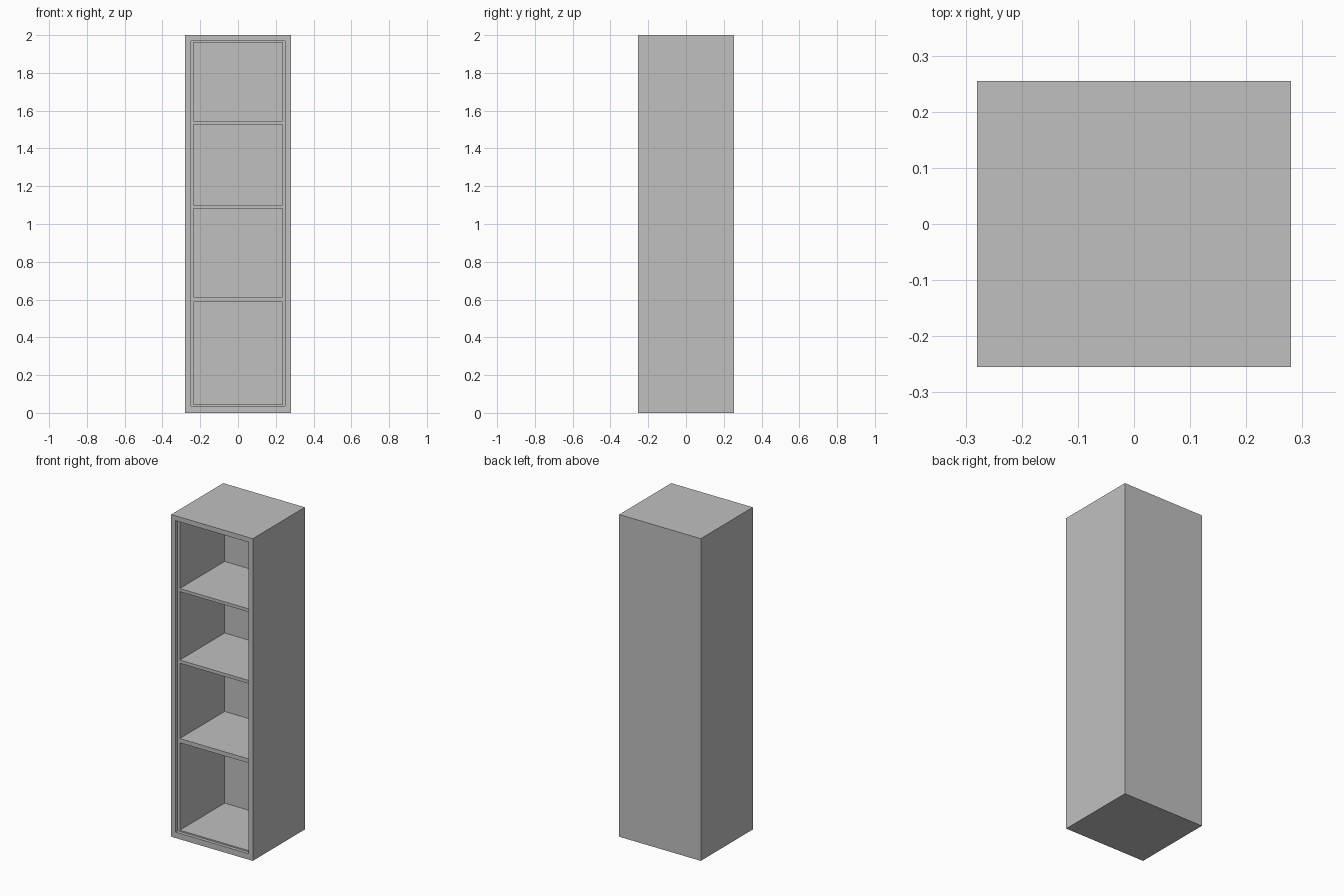
import bpy
import bmesh

cube = bpy.data.objects.get("Cube")
if cube:
    bpy.data.objects.remove(cube, do_unlink=True)

# Overall half width, half depth and height
W, D, H = 0.28, 0.255, 2.0
INNER = 0.235       # half width of the bays
LIP = 0.25          # half width of the front rebate
STEP = -D + 0.02    # depth of the rebate floor
BACK = 0.205        # inside face of the back panel

grey = bpy.data.materials.new("plain_grey")
grey.use_nodes = True
colour = (0.53, 0.53, 0.53, 1.0)
grey.diffuse_color = colour
grey.node_tree.nodes["Principled BSDF"].inputs["Base Color"].default_value = colour


def inset_ring(bm, outer, half_width, y, low, high):
    """Add a rectangle at depth y and bridge it to the outer rectangle."""
    ring = [bm.verts.new((x, y, z)) for x, z in
            ((-half_width, low), (half_width, low),
             (half_width, high), (-half_width, high))]
    if outer:
        for i in range(4):
            j = (i + 1) % 4
            bm.faces.new((outer[i], outer[j], ring[j], ring[i]))
    return ring


def finish(name, bm):
    bmesh.ops.recalc_face_normals(bm, faces=bm.faces)
    mesh = bpy.data.meshes.new(name)
    bm.to_mesh(mesh)
    bm.free()
    mesh.materials.append(grey)
    obj = bpy.data.objects.new(name, mesh)
    bpy.context.collection.objects.link(obj)
    return obj


# Cabinet shell: back, sides, front frame, stepped rebate and deep interior
bm = bmesh.new()
rear = inset_ring(bm, None, W, D, 0, H)
bm.faces.new(rear)
front = inset_ring(bm, rear, W, -D, 0, H)
opening = inset_ring(bm, front, LIP, -D, 0.037, 1.97)
rebate = inset_ring(bm, opening, LIP, STEP, 0.037, 1.97)
mouth = inset_ring(bm, rebate, INNER, STEP, 0.045, 1.96)
bm.faces.new(inset_ring(bm, mouth, INNER, BACK, 0.045, 1.96))
finish("cabinet_shell", bm)

# Shelves between the bays, flush with the rebate floor
shelves = {"lower_shelf": (0.588, 0.614),
           "middle_shelf": (1.081, 1.101),
           "upper_shelf": (1.526, 1.545)}
for name, (low, high) in shelves.items():
    bm = bmesh.new()
    face = inset_ring(bm, None, INNER, STEP, low, high)
    bm.faces.new(face)
    bm.faces.new(inset_ring(bm, face, INNER, BACK, low, high))
    finish(name, bm)
